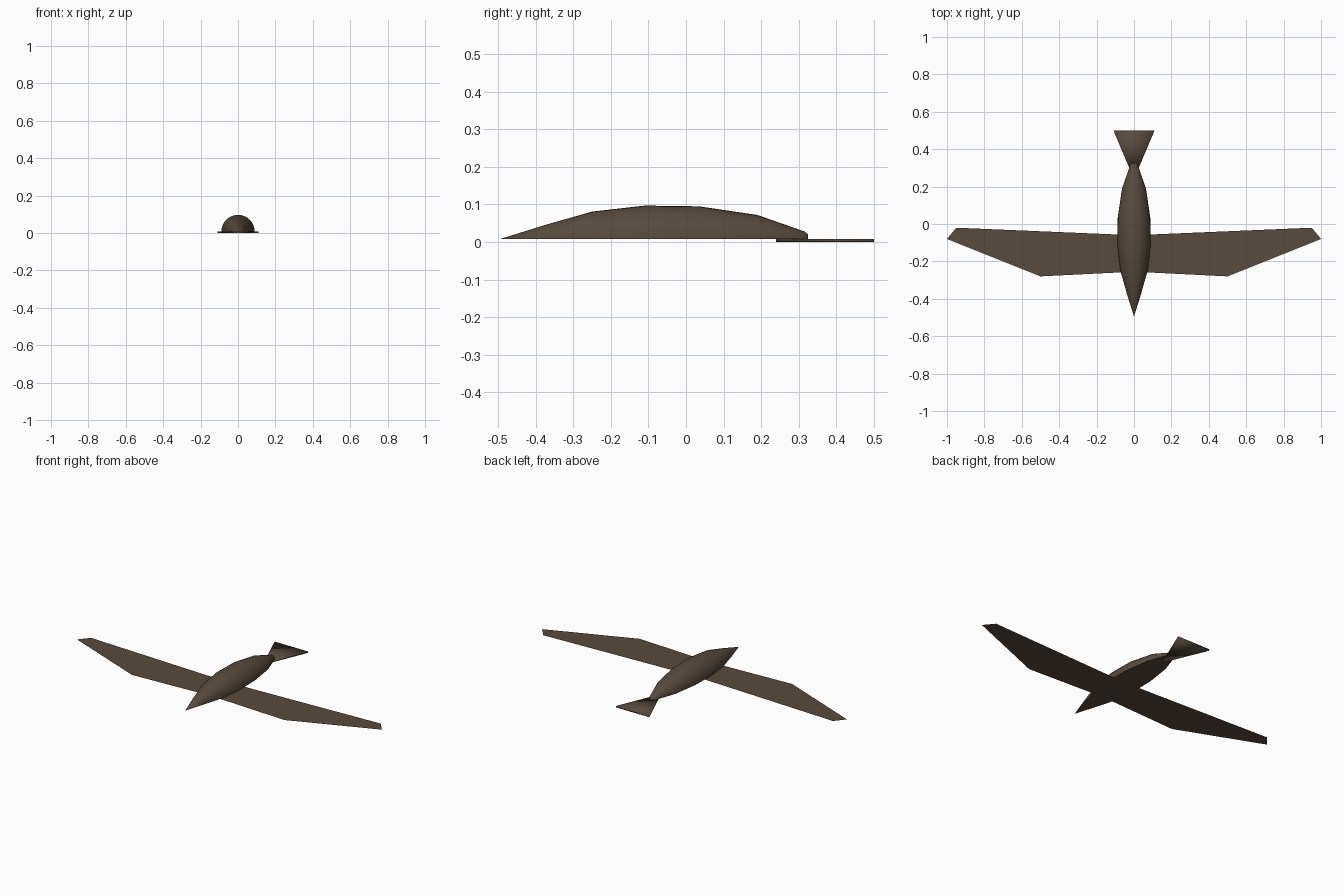
import bpy, bmesh, math

if "Cube" in bpy.data.objects:
    bpy.data.objects.remove(bpy.data.objects["Cube"])

brown = bpy.data.materials.new("dark_brown")
brown.diffuse_color = (0.095, 0.069, 0.048, 1)
brown.use_nodes = True
brown.node_tree.nodes["Principled BSDF"].inputs["Base Color"].default_value = brown.diffuse_color


def make(name, bm, smooth):
    bmesh.ops.recalc_face_normals(bm, faces=bm.faces)
    for f in bm.faces:
        f.smooth = smooth
    me = bpy.data.meshes.new(name)
    bm.to_mesh(me)
    bm.free()
    me.materials.append(brown)
    ob = bpy.data.objects.new(name, me)
    bpy.context.collection.objects.link(ob)
    return ob


# body: half-round spindle with a flat belly, (y, radius) stations
BELLY = 0.008
SEG = 16
profile = [(-0.38, 0.036), (-0.25, 0.073), (-0.11, 0.089), (0.035, 0.087),
           (0.19, 0.064), (0.316, 0.020), (0.325, 0.012)]
bm = bmesh.new()
nose = bm.verts.new((0, -0.495, BELLY))
rings = []
for y, r in profile:
    rings.append([bm.verts.new((r * math.cos(math.pi * i / SEG), y,
                                BELLY + r * math.sin(math.pi * i / SEG)))
                  for i in range(SEG + 1)])
for i in range(SEG):
    bm.faces.new((nose, rings[0][i], rings[0][i + 1]))
    for a, b in zip(rings, rings[1:]):
        bm.faces.new((a[i], b[i], b[i + 1], a[i + 1]))
bm.faces.new(rings[-1])
# belly
bm.faces.new((nose, rings[0][0], rings[0][-1]))
for a, b in zip(rings, rings[1:]):
    bm.faces.new((a[0], b[0], b[-1], a[-1]))
body = make("body", bm, True)
bpy.context.view_layer.objects.active = body
body.select_set(True)
bpy.ops.object.shade_smooth_by_angle(angle=math.radians(50))

# wings: one flat sheet, mirrored outline
half = [(0.0, -0.255), (0.5, -0.28), (1.0, -0.08), (0.95, -0.02), (0.0, -0.06)]
bm = bmesh.new()
for s in (1, -1):
    pts = half if s == 1 else half[::-1]
    bm.faces.new([bm.verts.new((s * x, y, 0.004)) for x, y in pts])
bmesh.ops.remove_doubles(bm, verts=bm.verts, dist=0.0001)
make("wings", bm, False)

# tail: thin smooth-shaded triangular fan
bm = bmesh.new()
tri = [(0, 0.24), (0.11, 0.5), (-0.11, 0.5)]
low = [bm.verts.new((x, y, 0.0)) for x, y in tri]
top = [bm.verts.new((x, y, 0.008)) for x, y in tri]
bm.faces.new(low[::-1])
bm.faces.new(top)
for i in range(3):
    j = (i + 1) % 3
    bm.faces.new((low[i], low[j], top[j], top[i]))
make("tail", bm, True)
